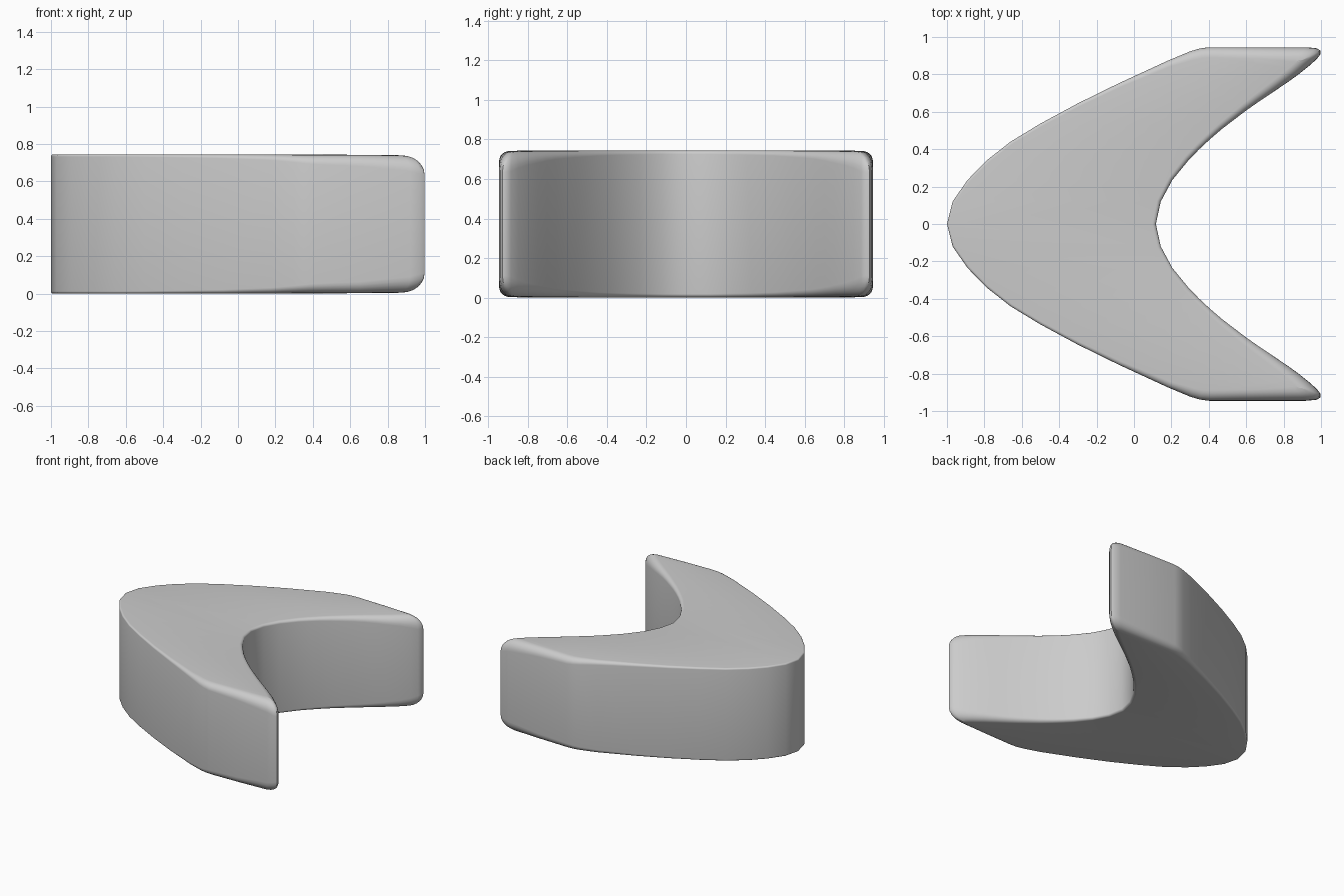
import bpy, bmesh, math

TOP, STEPS = 0.745, 6

# Outline from centre line to tip: x, y, rim inset x, rim inset y, rim height
outer = [(-1, 0, .012, 0, .012), (-.97, .12, .012, -.004, .012), (-.89, .235, .01, -.008, .012),
         (-.79, .338, .01, -.01, .012), (-.66, .44, .008, -.012, .012), (-.5, .537, .008, -.014, .013),
         (-.3, .645, .008, -.016, .016), (-.08, .753, .01, -.02, .02), (.18, .873, .015, -.03, .03),
         (.3, .923, .02, -.045, .04), (.35, .938, .02, -.05, .045), (.4, .945, .02, -.055, .05),
         (.65, .945, 0, -.06, .06), (.92, .945, -.06, -.065, .085), (.975, .94, -.1, -.068, .1),
         (.997, .928, -.12, -.063, .105)]
inner = [(.117, 0, -.02, 0, .018), (.143, .12, -.02, .006, .018), (.205, .235, -.02, .012, .02),
         (.295, .345, -.022, .016, .022), (.35, .401, -.022, .018, .024), (.405, .452, -.022, .02, .026),
         (.47, .508, -.022, .023, .03), (.53, .554, -.023, .026, .033), (.6, .607, -.025, .03, .037),
         (.67, .656, -.028, .033, .042), (.74, .703, -.032, .036, .05), (.81, .75, -.038, .038, .06),
         (.88, .8, -.05, .035, .07), (.94, .848, -.075, .018, .085), (.98, .885, -.1, -.01, .1),
         (.998, .91, -.12, -.04, .105)]

half = outer + inner[::-1]
n = len(half)
bm = bmesh.new()


def ring(angle, upper):
    """Outline loop part way round the rounded rim."""
    verts = []
    for x, y, dx, dy, h in half:
        k = 1 - math.cos(angle)
        sag = h * .06
        z = TOP - sag - h * (1 - math.sin(angle))
        if not upper:
            z = TOP - z
        verts.append(bm.verts.new((x + dx * k, y + dy * k, z)))
    return verts


# Side wall and rounded rims, open at the centre line
angles = [math.pi / 2 * i / STEPS for i in range(STEPS + 1)]
rings = [ring(a, False) for a in reversed(angles)] + [ring(a, True) for a in angles]
for a, b in zip(rings, rings[1:]):
    for i in range(n - 1):
        bm.faces.new((a[i], a[i + 1], b[i + 1], b[i]))

# Top and bottom, bridged from outer edge to inner edge
for r in (rings[0], rings[-1]):
    for i in range(n // 2 - 1):
        bm.faces.new((r[i], r[i + 1], r[n - 2 - i], r[n - 1 - i]))

# Mirror across the centre line
geom = bm.verts[:] + bm.edges[:] + bm.faces[:]
bmesh.ops.mirror(bm, geom=geom, axis='Y', merge_dist=0.0001)
bmesh.ops.remove_doubles(bm, verts=bm.verts[:], dist=0.0001)
bmesh.ops.recalc_face_normals(bm, faces=bm.faces[:])

mesh = bpy.data.meshes.new("crescent_block")
bm.to_mesh(mesh)
bm.free()
block = bpy.data.objects.new("crescent_block", mesh)
bpy.context.collection.objects.link(block)
bpy.context.view_layer.objects.active = block
block.select_set(True)
bpy.ops.object.shade_smooth_by_angle(angle=math.radians(40))
